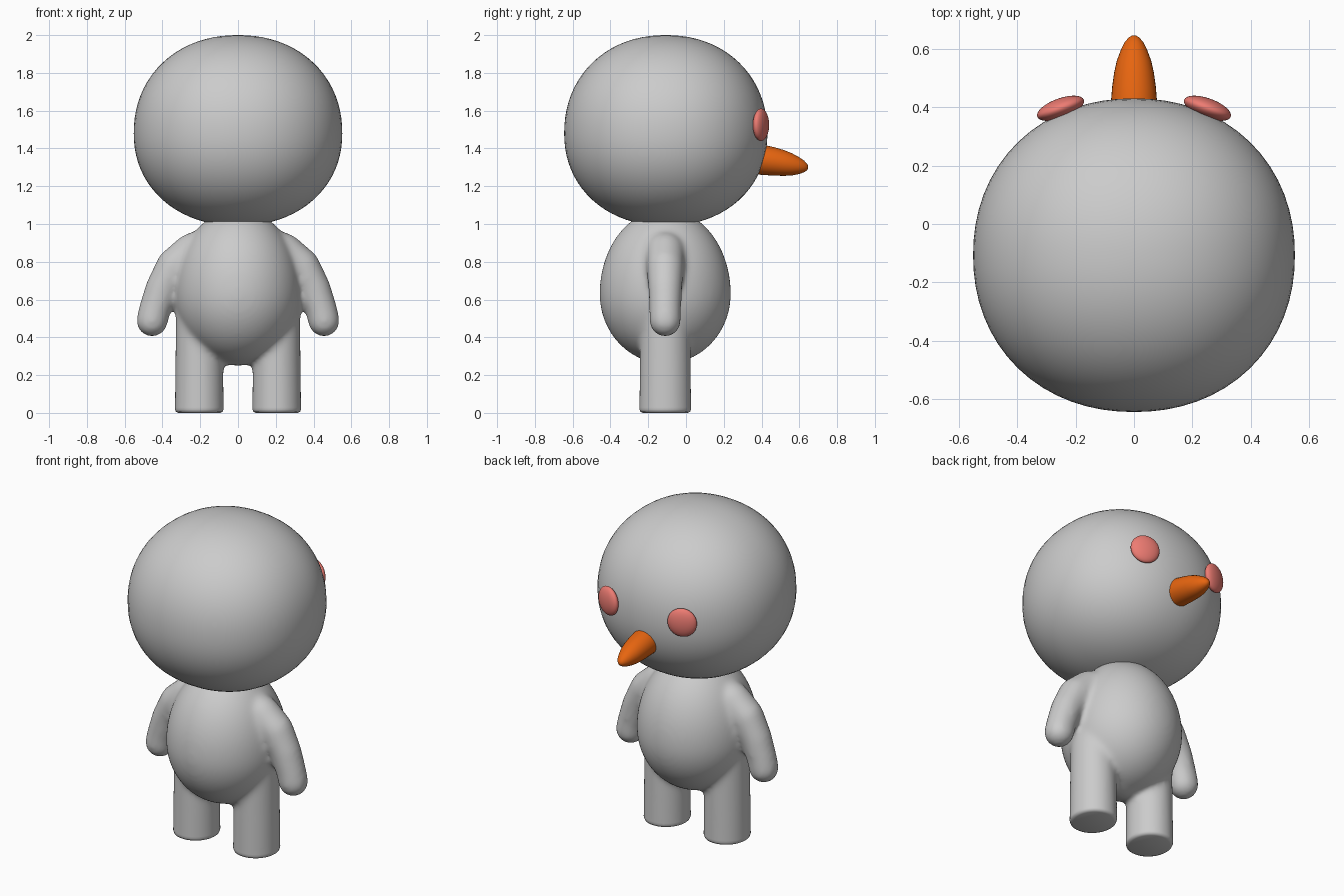
import bpy, bmesh, math
from mathutils import Vector, Matrix

if "Cube" in bpy.data.objects:
    bpy.data.objects.remove(bpy.data.objects["Cube"])

YC = -0.11  # depth of the figure's axis


def finish(bm, name, color=None):
    bmesh.ops.recalc_face_normals(bm, faces=bm.faces[:])
    me = bpy.data.meshes.new(name)
    bm.to_mesh(me)
    bm.free()
    ob = bpy.data.objects.new(name, me)
    bpy.context.collection.objects.link(ob)
    bpy.ops.object.select_all(action='DESELECT')
    bpy.context.view_layer.objects.active = ob
    ob.select_set(True)
    if color:
        mat = bpy.data.materials.new(name + "_colour")
        mat.diffuse_color = (*color, 1)
        mat.use_nodes = True
        mat.node_tree.nodes["Principled BSDF"].inputs["Base Color"].default_value = mat.diffuse_color
        me.materials.append(mat)
    bpy.ops.object.shade_smooth_by_angle(angle=math.radians(50))
    return ob


def egg(bm, center, rx, ry, up, down, p=2.0, rot=0.0):
    """Rounded form with separate upper and lower heights; p > 2 is boxier."""
    verts = bmesh.ops.create_uvsphere(bm, u_segments=64, v_segments=40, radius=1)["verts"]
    spin = Matrix.Rotation(rot, 3, 'Z')
    for v in verts:
        c = v.co / sum(abs(k) ** p for k in v.co) ** (1 / p)
        c = Vector((c.x * rx, c.y * ry, c.z * (up if c.z > 0 else down)))
        v.co = spin @ c + Vector(center)


def capsule(bm, a, ra, b, rb):
    """Hull around two balls."""
    tmp = bmesh.new()
    bmesh.ops.create_icosphere(tmp, subdivisions=3, radius=1)
    verts = [bm.verts.new(Vector(c) + v.co * r) for c, r in ((a, ra), (b, rb)) for v in tmp.verts]
    tmp.free()
    bmesh.ops.convex_hull(bm, input=verts)
    loose = [v for v in verts if v.is_valid and not v.link_faces]
    bmesh.ops.delete(bm, geom=loose, context='VERTS')


# Head
bm = bmesh.new()
egg(bm, (0, -0.107, 1.48), 0.552, 0.538, 0.52, 0.49, p=2.12)
finish(bm, "head")

# Body: torso, hips, arms and legs fused into one soft skin
bm = bmesh.new()
egg(bm, (0, YC, 0.63), 0.335, 0.348, 0.45, 0.37)
egg(bm, (0, YC, 0.37), 0.24, 0.13, 0.12, 0.12)
arm = [(0.10, 0.89, 0.105), (0.24, 0.85, 0.105), (0.335, 0.775, 0.10),
       (0.40, 0.66, 0.091), (0.44, 0.55, 0.085), (0.455, 0.487, 0.085)]
for s in (-1, 1):
    for (x0, z0, r0), (x1, z1, r1) in zip(arm, arm[1:]):
        capsule(bm, (s * x0, YC, z0), r0, (s * x1, YC, z1), r1)
    leg = Matrix.Translation((s * 0.205, YC, 0.22)) @ Matrix.Diagonal((0.97, 1.03, 1, 1))
    bmesh.ops.create_cone(bm, cap_ends=True, segments=48, radius1=0.136,
                          radius2=0.128, depth=0.64, matrix=leg)
body = finish(bm, "body")
remesh = body.modifiers.new("fuse", 'REMESH')
remesh.mode = 'VOXEL'
remesh.voxel_size = 0.012
soften = body.modifiers.new("soften", 'SMOOTH')
soften.factor = 0.5
soften.iterations = 30
for m in ("fuse", "soften"):
    bpy.ops.object.modifier_apply(modifier=m)

# Flat soles with a slightly rounded rim
bm = bmesh.new()
bm.from_mesh(body.data)
bmesh.ops.bisect_plane(bm, geom=bm.verts[:] + bm.edges[:] + bm.faces[:],
                       plane_co=(0, 0, 0), plane_no=(0, 0, 1), clear_inner=True)
R = 0.018
for v in bm.verts:
    if v.co.z < R:
        axis = Vector((math.copysign(0.205, v.co.x), YC, v.co.z))
        d = v.co - axis
        pull = R - math.sqrt(max(0, R * R - (R - v.co.z) ** 2))
        v.co = axis + d * (1 - pull / d.length)
bmesh.ops.holes_fill(bm, edges=[e for e in bm.edges if e.is_boundary], sides=0)
bm.to_mesh(body.data)
bm.free()
bpy.ops.object.shade_smooth_by_angle(angle=math.radians(50))

# Eyes
for s, side in ((-1, "left"), (1, "right")):
    bm = bmesh.new()
    egg(bm, (s * 0.252, 0.397, 1.525), 0.085, 0.034, 0.086, 0.086, rot=-s * math.radians(20))
    finish(bm, side + "_eye", (0.85, 0.2, 0.17))

# Carrot nose: rings of (y, z, radius)
bm = bmesh.new()
rings = []
for y, z, r in [(0.33, 1.345, 0.08), (0.42, 1.338, 0.079), (0.47, 1.331, 0.075),
                (0.52, 1.323, 0.068), (0.56, 1.316, 0.059), (0.60, 1.309, 0.044),
                (0.625, 1.305, 0.031), (0.64, 1.302, 0.018), (0.647, 1.301, 0.006)]:
    rings.append([bm.verts.new((r * math.cos(t), y, z + r * math.sin(t)))
                  for t in (math.tau * i / 32 for i in range(32))])
for a, b in zip(rings, rings[1:]):
    for i in range(32):
        j = (i + 1) % 32
        bm.faces.new((a[i], a[j], b[j], b[i]))
bm.faces.new(rings[0])
bm.faces.new(rings[-1])
finish(bm, "nose", (0.8, 0.13, 0.005))
